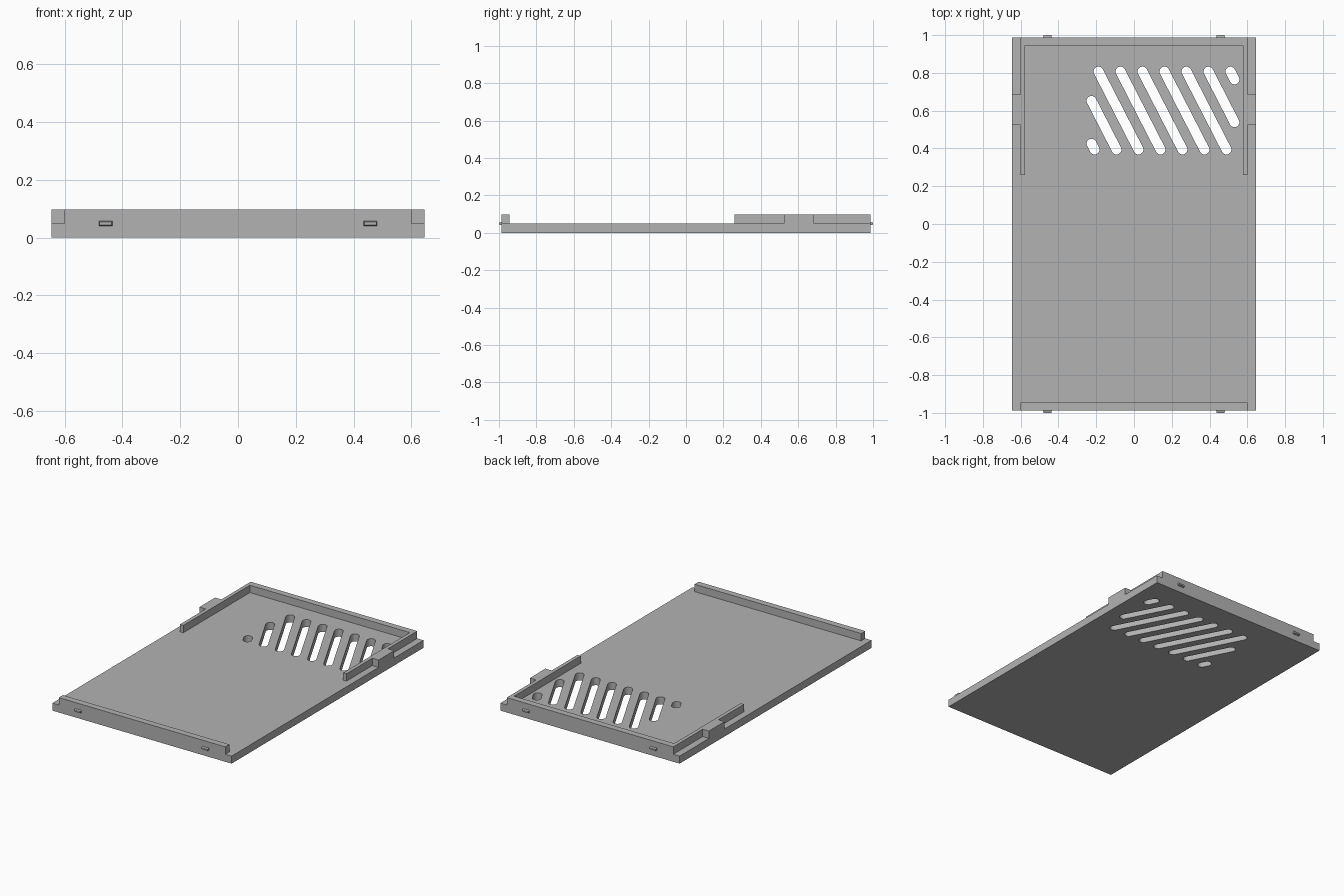
import bpy
import bmesh
from math import atan2, cos, sin, pi

cube = bpy.data.objects.get("Cube")
if cube:
    bpy.data.objects.remove(cube, do_unlink=True)

HALF_W, HALF_L = 0.645, 0.987      # floor half width and half length
FLOOR, TOP = 0.049, 0.097          # floor thickness and rim height
RIM_X, RIM_Y = 0.6, 0.945          # side rim outer face, end rim inner face

grey = bpy.data.materials.new("plain_grey")
grey.use_nodes = True
grey.diffuse_color = (0.45, 0.45, 0.45, 1)
grey.node_tree.nodes["Principled BSDF"].inputs["Base Color"].default_value = grey.diffuse_color


def add_object(name, mesh):
    mesh.materials.clear()
    mesh.materials.append(grey)
    obj = bpy.data.objects.new(name, mesh)
    bpy.context.collection.objects.link(obj)
    return obj


def extrude_outlines(name, outlines, z0, z1):
    """Flat prism from closed outlines; inner outlines become holes."""
    curve = bpy.data.curves.new(name + "_outline", "CURVE")
    curve.dimensions = "2D"
    curve.fill_mode = "BOTH"
    curve.extrude = (z1 - z0) / 2
    for outline in outlines:
        spline = curve.splines.new("POLY")
        spline.points.add(len(outline) - 1)
        for point, (x, y) in zip(spline.points, outline):
            point.co = (x, y, 0, 1)
        spline.use_cyclic_u = True
    temp = bpy.data.objects.new(name + "_temp", curve)
    bpy.context.collection.objects.link(temp)
    bpy.context.view_layer.update()
    graph = bpy.context.evaluated_depsgraph_get()
    mesh = bpy.data.meshes.new_from_object(temp.evaluated_get(graph))
    bpy.data.objects.remove(temp, do_unlink=True)
    bpy.data.curves.remove(curve)

    bm = bmesh.new()
    bm.from_mesh(mesh)
    bmesh.ops.translate(bm, verts=bm.verts, vec=(0, 0, (z0 + z1) / 2))
    bmesh.ops.remove_doubles(bm, verts=bm.verts, dist=0.0001)
    bmesh.ops.recalc_face_normals(bm, faces=bm.faces)
    for face in bm.faces:
        face.smooth = False
    bm.to_mesh(mesh)
    bm.free()
    mesh.name = name
    return add_object(name, mesh)


def rectangle(x0, x1, y0, y1):
    return [(x0, y0), (x1, y0), (x1, y1), (x0, y1)]


def slot(x0, y0, x1, y1, radius=0.026, steps=10):
    """Rounded slot outline between two end centres."""
    angle = atan2(y1 - y0, x1 - x0)
    outline = []
    for cx, cy, start in ((x1, y1, angle - pi / 2), (x0, y0, angle + pi / 2)):
        for i in range(steps + 1):
            a = start + pi * i / steps
            outline.append((cx + radius * cos(a), cy + radius * sin(a)))
    return outline


# Slanted vent slots, clipped to a rectangular area
LEFT, RIGHT, LOW, HIGH = -0.225, 0.532, 0.394, 0.807
LEAN = 0.212
slots = []
for k in range(-2, 7):
    x_top = -0.188 + 0.1164 * k
    t0 = max(0, (LEFT - x_top) / LEAN)
    t1 = min(1, (RIGHT - x_top) / LEAN)
    slots.append(slot(x_top + LEAN * t0, HIGH + (LOW - HIGH) * t0,
                      x_top + LEAN * t1, HIGH + (LOW - HIGH) * t1))

# Floor panel with vents
extrude_outlines("vented_floor",
                 [rectangle(-HALF_W, HALF_W, -HALF_L, HALF_L)] + slots, 0, FLOOR)

# Front rim
extrude_outlines("front_rim",
                 [rectangle(-RIM_X, RIM_X, -HALF_L, -RIM_Y)], FLOOR, TOP)

# Back rim: U shape with an outward tab on each side
half = [(RIM_X, HALF_L), (RIM_X, 0.685), (HALF_W, 0.685), (HALF_W, 0.525),
        (RIM_X, 0.525), (RIM_X, 0.26), (0.576, 0.26), (0.576, RIM_Y)]
extrude_outlines("back_rim",
                 [half + [(-x, y) for x, y in reversed(half)]], FLOOR, TOP)

# Snap pegs on both ends, tapering outward
for end, side in ((-1, "front"), (1, "back")):
    for sign, hand in ((-1, "right"), (1, "left")):
        bm = bmesh.new()
        bmesh.ops.create_cube(bm, size=1)
        for v in bm.verts:
            outer = v.co.y * end > 0
            v.co.x = sign * 0.458 + v.co.x * (0.042 if outer else 0.048)
            v.co.y = end * (1.0 if outer else HALF_L - 0.005)
            v.co.z = FLOOR + v.co.z * (0.01 if outer else 0.02)
        bmesh.ops.recalc_face_normals(bm, faces=bm.faces)
        mesh = bpy.data.meshes.new(f"{side}_{hand}_peg")
        bm.to_mesh(mesh)
        bm.free()
        add_object(mesh.name, mesh)
